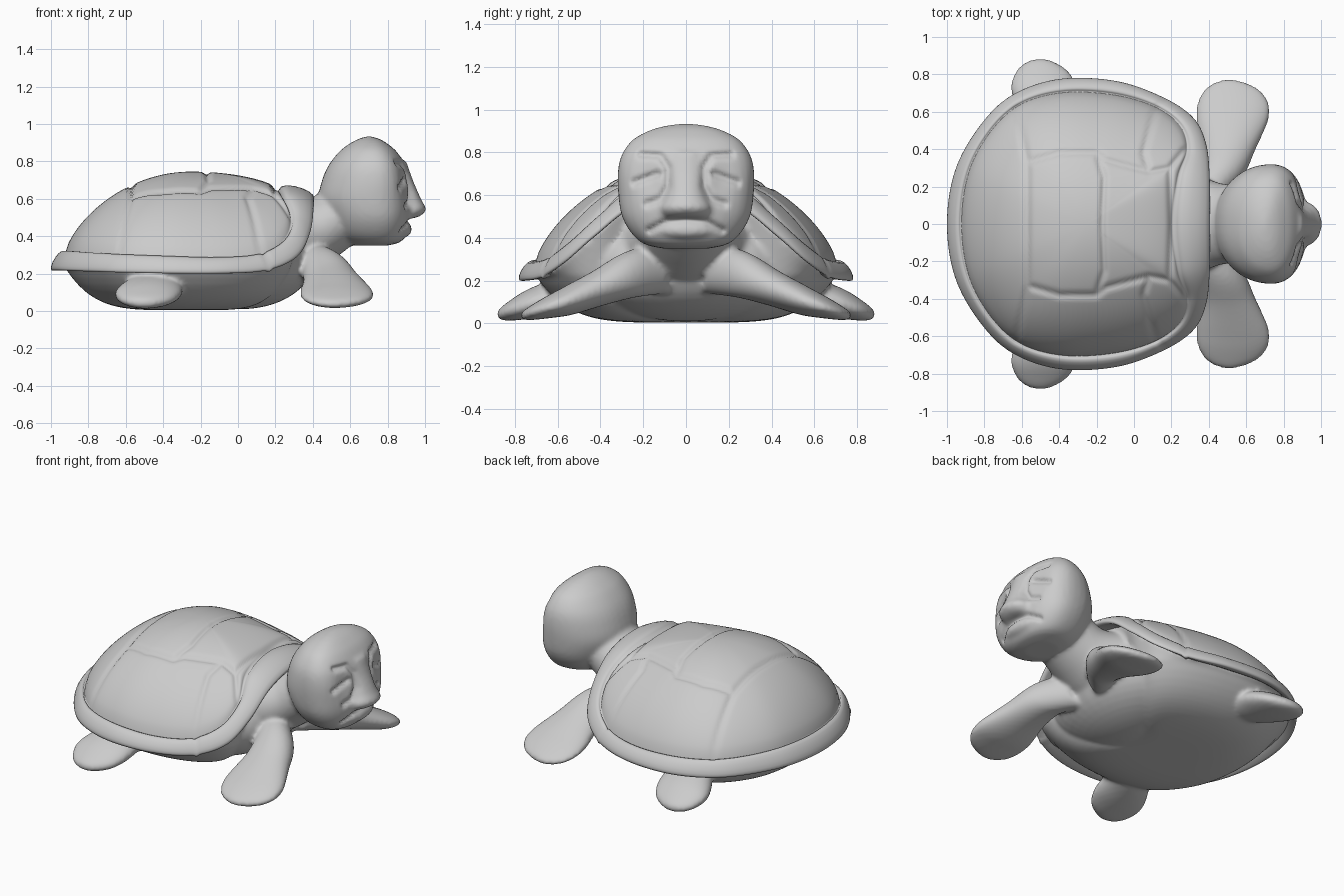
import bpy, bmesh, math
from mathutils import Vector

if "Cube" in bpy.data.objects:
    bpy.data.objects.remove(bpy.data.objects["Cube"])


def spline(pts, n, closed=False):
    """Catmull-Rom through tuples of any length, n steps per span."""
    m, out = len(pts), []
    get = (lambda i: pts[i % m]) if closed else (lambda i: pts[max(0, min(m - 1, i))])
    for i in range(m if closed else m - 1):
        a, b, c, d = get(i - 1), get(i), get(i + 1), get(i + 2)
        for k in range(n):
            t = k / n
            out.append(tuple(0.5 * (2 * q + (r - p) * t + (2 * p - 5 * q + 4 * r - s) * t * t
                                    + (3 * q - p - 3 * r + s) * t ** 3)
                             for p, q, r, s in zip(a, b, c, d)))
    return out if closed else out + [pts[-1]]


def skin(bm, rings, cap_start=True, cap_end=True):
    """Bridge equal-length closed rings of points."""
    vs = [[bm.verts.new(p) for p in r] for r in rings]
    n = len(vs[0])
    for a, b in zip(vs, vs[1:]):
        for i in range(n):
            bm.faces.new((a[i], a[(i + 1) % n], b[(i + 1) % n], b[i]))
    if cap_start:
        bm.faces.new(vs[0][::-1])
    if cap_end:
        bm.faces.new(vs[-1])


def loft(bm, sections, u, v=None, e=2.0, taper=0.0, n=40):
    """Superellipse sections (x, y, z, half_u, half_v) along a path."""
    secs = spline(sections, 5)
    rings = []
    for i, s in enumerate(secs):
        c = Vector(s[:3])
        t = Vector(secs[min(i + 1, len(secs) - 1)][:3]) - Vector(secs[max(i - 1, 0)][:3])
        w = v if v else t.cross(u).normalized()
        ring = []
        for k in range(n):
            a = 2 * math.pi * k / n
            ca, sa = math.cos(a), math.sin(a)
            ring.append(c + u * s[3] * math.copysign(abs(ca) ** (2 / e), ca)
                        + w * s[4] * (1 + taper * ca) * math.copysign(abs(sa) ** (2 / e), sa))
        rings.append(ring)
    skin(bm, rings)


def ellipsoid(bm, c, r):
    res = bmesh.ops.create_uvsphere(bm, u_segments=40, v_segments=24, radius=1)
    for p in res["verts"]:
        p.co = Vector([p.co[i] * r[i] + c[i] for i in range(3)])


def finish(bm, name):
    bmesh.ops.recalc_face_normals(bm, faces=bm.faces)
    me = bpy.data.meshes.new(name)
    bm.to_mesh(me)
    bm.free()
    ob = bpy.data.objects.new(name, me)
    bpy.context.collection.objects.link(ob)
    return ob


def smooth(ob):
    for f in ob.data.polygons:
        f.use_smooth = True


def groove(x, y, lines, width):
    """1 on a groove line, falling to 0 beside it."""
    best = 9
    for line in lines:
        for (ax, ay), (bx, by) in zip(line, line[1:]):
            dx, dy = bx - ax, by - ay
            t = max(0, min(1, ((x - ax) * dx + (y - ay) * dy) / (dx * dx + dy * dy)))
            best = min(best, math.hypot(x - ax - t * dx, y - ay - t * dy))
    return math.exp(-(best / width) ** 2)


X, Y = Vector((1, 0, 0)), Vector((0, 1, 0))
CX = -0.25

# Shell outline from back to front: dome edge (x, y, z), rim edge (x, y, z)
half = [(-.92, 0, .32, -1, 0, .24), (-.88, .28, .32, -.955, .29, .24),
        (-.76, .5, .31, -.82, .53, .235), (-.6, .64, .30, -.65, .69, .23),
        (-.38, .70, .29, -.4, .775, .225), (-.12, .69, .28, -.1, .765, .225),
        (.1, .63, .30, .15, .68, .24), (.24, .53, .38, .315, .57, .31),
        (.28, .4, .50, .385, .43, .43), (.23, .25, .62, .405, .24, .57),
        (.2, 0, .66, .405, 0, .62)]
mirrored = [(p[0], -p[1], p[2], p[3], -p[4], p[5]) for p in half[-2:0:-1]]
outline = spline(half + mirrored, 10, closed=True)

# Shell: dome with scute grooves, then rolled rim
scutes = [[(-.57, 0), (-.57, .33), (-.4, .38), (-.2, .38), (-.15, .34), (.08, .28), (.19, .3)],
          [(-.2, .38), (-.16, .25), (-.17, 0)],
          [(.2, 0), (.19, .3), (.27, .4)],
          [(-.57, .33), (-.63, .62)],
          [(.08, .28), (.05, .38), (.11, .6), (.19, .7)]]
rings = []
N = 50
for k in range(N + 1):
    s = 0.01 + 0.99 * k / N
    ring = []
    for p in outline:
        x, y = CX + (p[0] - CX) * s, p[1] * s
        z = p[2] + (.745 - p[2]) * (1 - s * s) ** .72
        ring.append((x, y, z - .015 * groove(x, abs(y), scutes, .016)))
    rings.append(ring)
for u, dz in [(.05, -.015), (.15, .012), (.3, .024), (.5, .028), (.7, .024), (.88, .014),
              (.98, 0), (1, -.012), (.96, -.026), (.8, -.036), (.4, -.05), (-.6, -.06)]:
    ring = []
    for p in outline:
        x, y, z = [p[i] + (p[i + 3] - p[i]) * u for i in range(3)]
        ring.append((x, y, z + dz - .012 * groove(x, abs(y), scutes, .014)))
    rings.append(ring)
bm = bmesh.new()
skin(bm, rings, True, False)
smooth(finish(bm, "shell"))

# Body: belly and chest, neck, head and flippers, fused into one skin
bm = bmesh.new()
rings = []
for k in range(21):
    s = 0.02 + 0.98 * k / 20
    rings.append([(CX + (p[0] - CX) * s, p[1] * s, .004 + .22 * s ** 4.7) for p in outline])
rings.append([(p[0] + (p[3] - p[0]) * .5, p[1] + (p[4] - p[1]) * .5, (p[2] + p[5]) / 2 - .03)
              for p in outline])
rings.append([(CX + (p[0] - CX) * .95, p[1] * .95, p[2] - .03) for p in outline])
rings.append([(CX + (p[0] - CX) * .05, p[1] * .05, .62) for p in outline])
skin(bm, rings)
ellipsoid(bm, (.02, 0, .28), (.39, .56, .27))

# Neck
loft(bm, [(.12, 0, .36, .44, .26), (.3, 0, .39, .30, .22), (.42, 0, .43, .23, .18),
          (.52, 0, .49, .21, .165), (.62, 0, .57, .21, .17)], Y)

# Head, as rows of (z, back x, front x, half width)
head = [(.35, .62, .80, .10), (.37, .56, .87, .19), (.42, .5, .905, .25), (.5, .46, .925, .295),
        (.6, .43, .93, .312), (.7, .45, .92, .315), (.78, .485, .895, .30), (.85, .54, .85, .255),
        (.89, .59, .805, .195), (.918, .64, .76, .12), (.934, .69, .71, .03)]
loft(bm, [((b + f) / 2, 0, z, (f - b) / 2, w) for z, b, f, w in head], X, Y, 2.25, .16)

# Beak and lower lip
loft(bm, [(.88, 0, .80, .02, .06), (.89, 0, .7, .045, .08), (.91, 0, .6, .068, .09),
          (.925, 0, .54, .08, .115), (.90, 0, .495, .06, .10)], X, Y)
ellipsoid(bm, (.865, 0, .435), (.065, .14, .045))

# Flippers
for side in (1, -1):
    front = [(.33, .1, .26, .12, .12), (.45, .25, .23, .13, .11), (.50, .4, .168, .15, .085),
             (.525, .55, .106, .192, .068), (.53, .64, .076, .192, .052), (.525, .71, .052, .155, .036),
             (.515, .75, .038, .095, .024), (.51, .77, .03, .03, .012)]
    rear = [(-.38, .45, .16, .12, .08), (-.45, .6, .125, .16, .082), (-.48, .72, .092, .178, .07),
            (-.49, .81, .06, .145, .048), (-.5, .86, .042, .085, .03), (-.5, .882, .034, .025, .012)]
    for limb in (front, rear):
        loft(bm, [(x, y * side, z, a, b) for x, y, z, a, b in limb], X)
body = finish(bm, "body_head_and_flippers")

rm = body.modifiers.new("fuse", 'REMESH')
rm.mode = 'VOXEL'
rm.voxel_size = .013
sm = body.modifiers.new("soften", 'SMOOTH')
sm.factor = .5
sm.iterations = 6
bpy.context.view_layer.objects.active = body
body.select_set(True)
for m in ("fuse", "soften"):
    bpy.ops.object.modifier_apply(modifier=m)

# Face: mouth line, eye creases and sunken eyes, pressed in along x (lines are y, z)
creases = [[(0, .487), (.09, .478), (.17, .435)],
           [(.21, .79), (.12, .785), (.085, .73), (.085, .64), (.12, .58), (.18, .56)],
           [(.13, .70), (.24, .66)]]
for v in body.data.vertices:
    if v.co.x > .78 and v.co.z > .38:
        y, z = abs(v.co.y), v.co.z
        socket = math.exp(-((y - .17) / .07) ** 2 - ((z - .68) / .09) ** 2)
        v.co.x -= .02 * groove(y, z, creases, .016) + .018 * socket
smooth(body)
